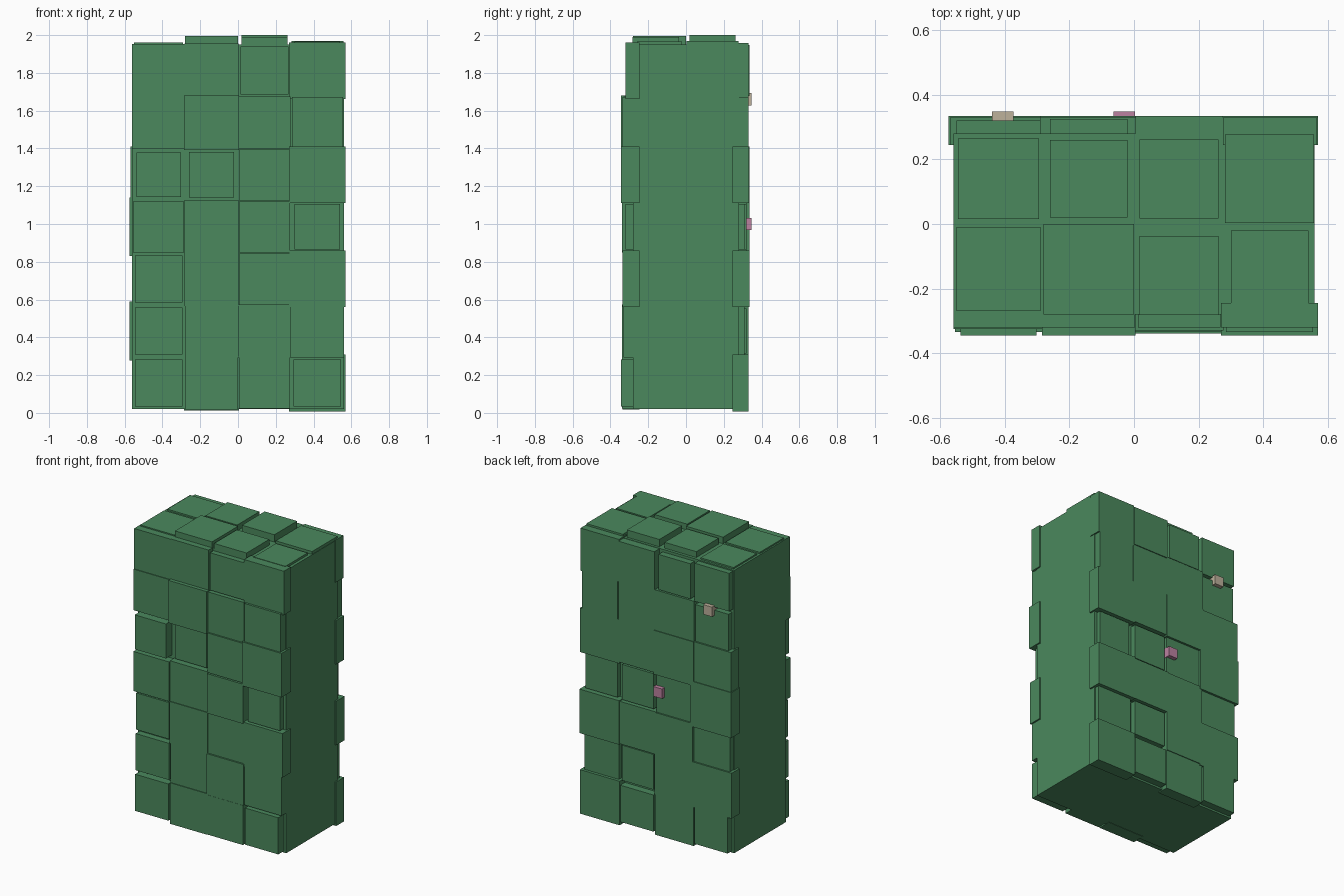
import bpy

default_cube = bpy.data.objects.get("Cube")
if default_cube:
    bpy.data.objects.remove(default_cube, do_unlink=True)


def make_material(name, rgb):
    material = bpy.data.materials.new(name)
    material.use_nodes = True
    colour = (*rgb, 1)
    material.diffuse_color = colour
    material.node_tree.nodes["Principled BSDF"].inputs["Base Color"].default_value = colour
    return material


leaf_green = make_material("leaf green", (.07, .25, .11))
cream = make_material("cream blossom", (.51, .44, .33))
pink = make_material("pink blossom", (.50, .22, .35))


def box(name, low, high, material):
    """Axis-aligned box between two corners."""
    bpy.ops.mesh.primitive_cube_add(size=1)
    part = bpy.context.object
    part.name = name
    part.data.transform(part.matrix_world)
    for vertex in part.data.vertices:
        vertex.co = [a if c < 0 else b for c, a, b in zip(vertex.co, low, high)]
    part.data.materials.append(material)
    return part


# Hedge body
HALF_WIDTH, HALF_DEPTH, BOTTOM, TOP = .56, .28, .02, 1.95
box("hedge_core", (-HALF_WIDTH, -HALF_DEPTH, BOTTOM),
    (HALF_WIDTH, HALF_DEPTH, TOP), leaf_green)

CELL_X = HALF_WIDTH / 2
CELL_Z = (TOP - BOTTOM) / 7


def leaf_wall(name, side, rows):
    """Grid of square leaf clumps, rows from bottom, columns from -x.
    Each clump is (size, how far it stands proud) in hundredths."""
    for r, row in enumerate(rows):
        for c, (size, proud) in enumerate(row):
            x = (c - 1.5) * CELL_X
            z = BOTTOM + (r + .5) * CELL_Z
            half = size / 200
            outer = side * (HALF_DEPTH + proud / 100)
            inner = side * (HALF_DEPTH - .035)
            box(f"{name}_{r + 1}_{c + 1}",
                (x - half, min(inner, outer), max(z - half, 0)),
                (x + half, max(inner, outer), z + half), leaf_green)


# Leaf clumps on the front face
leaf_wall("front_leaves", -1, [
    [(25, 5), (28, 5.5), (27, 6), (25, 6.5)],
    [(25, 4.5), (28, 5), (28, 6), (28, 5)],
    [(25, 4), (28.5, 5.5), (27, 5), (30, 5.5)],
    [(27, 5.5), (28.5, 5), (27, 6), (24, 4)],
    [(23.5, 6.5), (24, 3), (27, 5.5), (30, 6.5)],
    [(28, 4.5), (29, 6.5), (27.5, 5), (27, 5.5)],
    [(28, 4), (28.5, 4), (25.5, 4), (30, 4)],
])

# Leaf clumps on the back face
leaf_wall("back_leaves", 1, [
    [(25, 5), (29, 4.5), (25, 5), (30, 5)],
    [(31, 5), (29, 5), (24, 4), (26, 3)],
    [(27, 4), (28, 5), (29, 5), (30, 5.5)],
    [(31, 5.5), (28, 4), (24, 4), (24, 3)],
    [(30, 5), (30, 5.5), (28, 5), (30, 5)],
    [(25, 4), (30, 5), (28, 5), (27, 5)],
    [(26, 4), (24, 4.5), (27, 5.5), (29, 5)],
])

# Leaf clumps on top, front row then back row: (size, top height)
top_rows = [
    [(26, 1.96), (28, 1.995), (24.5, 1.99), (24, 1.965)],
    [(25, 1.96), (24, 1.99), (24.5, 2), (27.5, 1.97)],
]
for r, row in enumerate(top_rows):
    for c, (size, height) in enumerate(row):
        x, y, half = (c - 1.5) * CELL_X, (r - .5) * HALF_DEPTH, size / 200
        if c == 2:
            y -= .02 * (1 - r)
        box(f"top_leaves_{r + 1}_{c + 1}", (x - half, y - half, TOP - .04),
            (x + half, y + half, height), leaf_green)

# Small blossoms on the back
for name, x, z, material in (("cream_blossom", -.407, 1.66, cream),
                             ("pink_blossom", -.03, 1, pink)):
    box(name, (x - .033, .28, z - .033), (x + .033, .348, z + .033), material)
